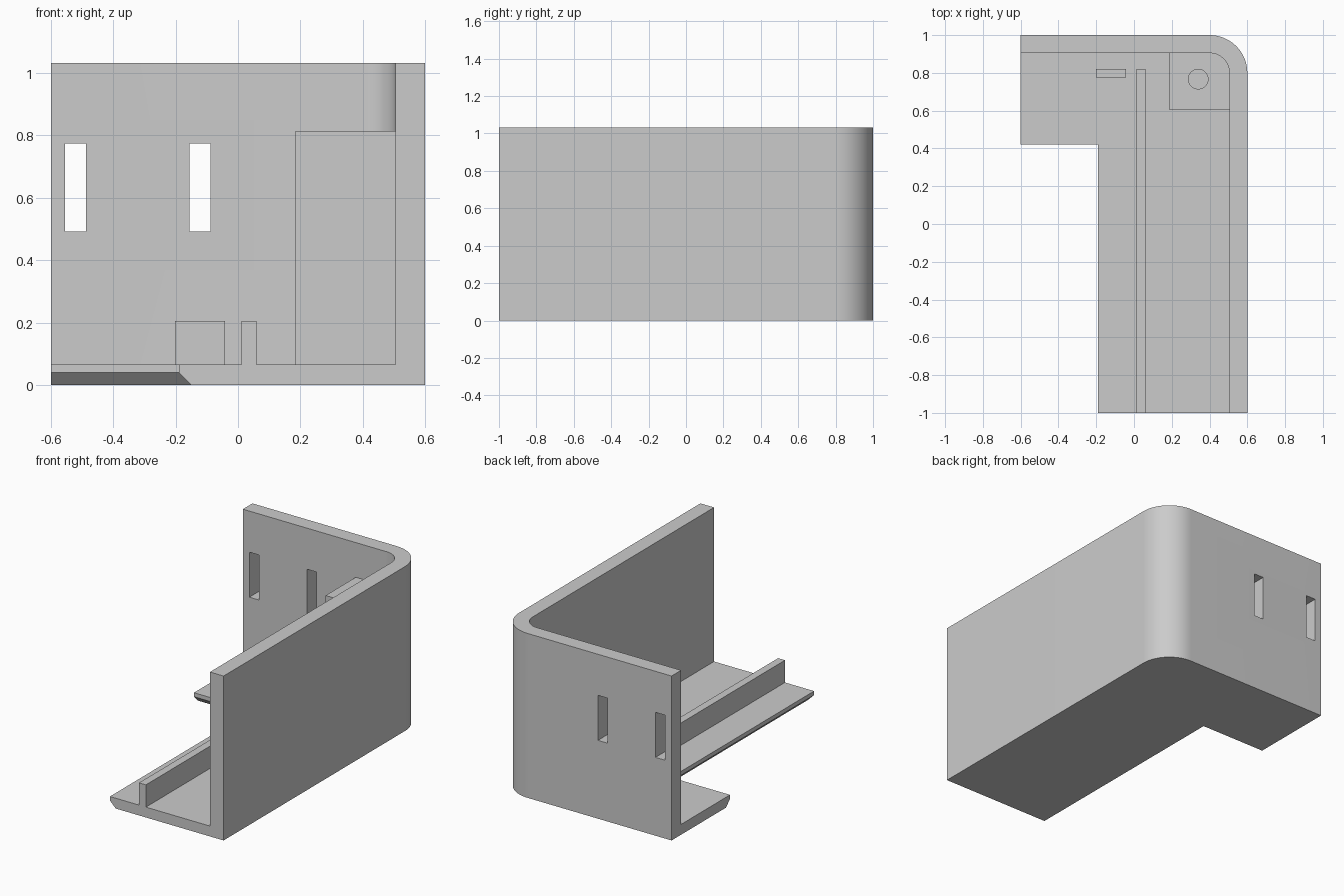
import bpy, bmesh
from math import cos, sin, pi

if "Cube" in bpy.data.objects:
    bpy.data.objects.remove(bpy.data.objects["Cube"], do_unlink=True)

# Single material
grey = bpy.data.materials.new("light grey")
grey.use_nodes = True
colour = (0.6, 0.6, 0.6, 1)
grey.diffuse_color = colour
grey.node_tree.nodes["Principled BSDF"].inputs["Base Color"].default_value = colour

WALL, FLOOR, HEIGHT = 0.095, 0.065, 1.033
CX, CY, R = 0.4, 0.8, 0.2  # corner bend centre and outer radius


def arc(radius, start=0, end=pi / 2, steps=20, cx=CX, cy=CY):
    """Points along an arc, counter-clockwise."""
    return [(cx + radius * cos(start + (end - start) * i / steps),
             cy + radius * sin(start + (end - start) * i / steps))
            for i in range(steps + 1)]


def loft(name, layers):
    """Closed solid through (outline, z) layers with equal point counts."""
    bm = bmesh.new()
    rings = [[bm.verts.new((x, y, z)) for x, y in pts] for pts, z in layers]
    bm.faces.new(rings[0][::-1])
    bm.faces.new(rings[-1])
    for low, high in zip(rings, rings[1:]):
        for i in range(len(low)):
            j = (i + 1) % len(low)
            bm.faces.new((low[i], low[j], high[j], high[i]))
    bmesh.ops.recalc_face_normals(bm, faces=bm.faces)
    mesh = bpy.data.meshes.new(name)
    bm.to_mesh(mesh)
    bm.free()
    obj = bpy.data.objects.new(name, mesh)
    bpy.context.collection.objects.link(obj)
    mesh.materials.append(grey)
    return obj


def box(name, x0, x1, y0, y1, z0, z1):
    pts = [(x0, y0), (x1, y0), (x1, y1), (x0, y1)]
    return loft(name, [(pts, z0), (pts, z1)])


def cut(obj, cutters):
    """Subtract the cutters and remove them."""
    bpy.context.view_layer.objects.active = obj
    for cutter in cutters:
        mod = obj.modifiers.new("cut", "BOOLEAN")
        mod.operation, mod.solver, mod.object = "DIFFERENCE", "EXACT", cutter
        bpy.ops.object.modifier_apply(modifier=mod.name)
        bpy.data.objects.remove(cutter, do_unlink=True)


def smooth(obj):
    bpy.ops.object.select_all(action="DESELECT")
    obj.select_set(True)
    bpy.context.view_layer.objects.active = obj
    bpy.ops.object.shade_smooth_by_angle(angle=pi / 6)


# Shell: L-shaped floor with chamfered underside, and two walls joined by a bend
outer = [(0.6, -1)] + arc(R) + [(-0.6, 1)]
edge = [(-0.6, 0.42), (-0.19, 0.42), (-0.19, -1)]
chamfered = [(-0.6, 0.46), (-0.15, 0.46), (-0.15, -1)]
shell = loft("corner_shell", [(chamfered + outer, 0), (edge + outer, 0.04),
                              (edge + outer, HEIGHT)])
inner_r = R - WALL
cavity_pts = [(-0.8, -1.2), (CX + inner_r, -1.2)] + arc(inner_r) + [(-0.8, CY + inner_r)]
cavity = loft("cavity_cutter", [(cavity_pts, FLOOR), (cavity_pts, 1.2)])
slots = [box("slot_cutter", x, x + 0.067, 0.8, 1.1, 0.492, 0.775)
         for x in (-0.555, -0.155)]
cut(shell, [cavity] + slots)
smooth(shell)

# Screw post filling the inner corner, with a blind hole in its top
post_pts = [(0.185, 0.605), (CX + inner_r, 0.605)] + arc(inner_r) + [(0.185, CY + inner_r)]
post = loft("screw_post", [(post_pts, FLOOR), (post_pts, 0.815)])
hole_pts = arc(0.052, 0, 2 * pi, 32, 0.34, 0.767)[:-1]
cut(post, [loft("hole_cutter", [(hole_pts, 0.3), (hole_pts, 1)])])
smooth(post)

# Ribs standing on the floor
box("long_rail", 0.012, 0.06, -1, 0.82, FLOOR, 0.205)
box("short_rib", -0.202, -0.042, 0.775, 0.82, FLOOR, 0.205)
